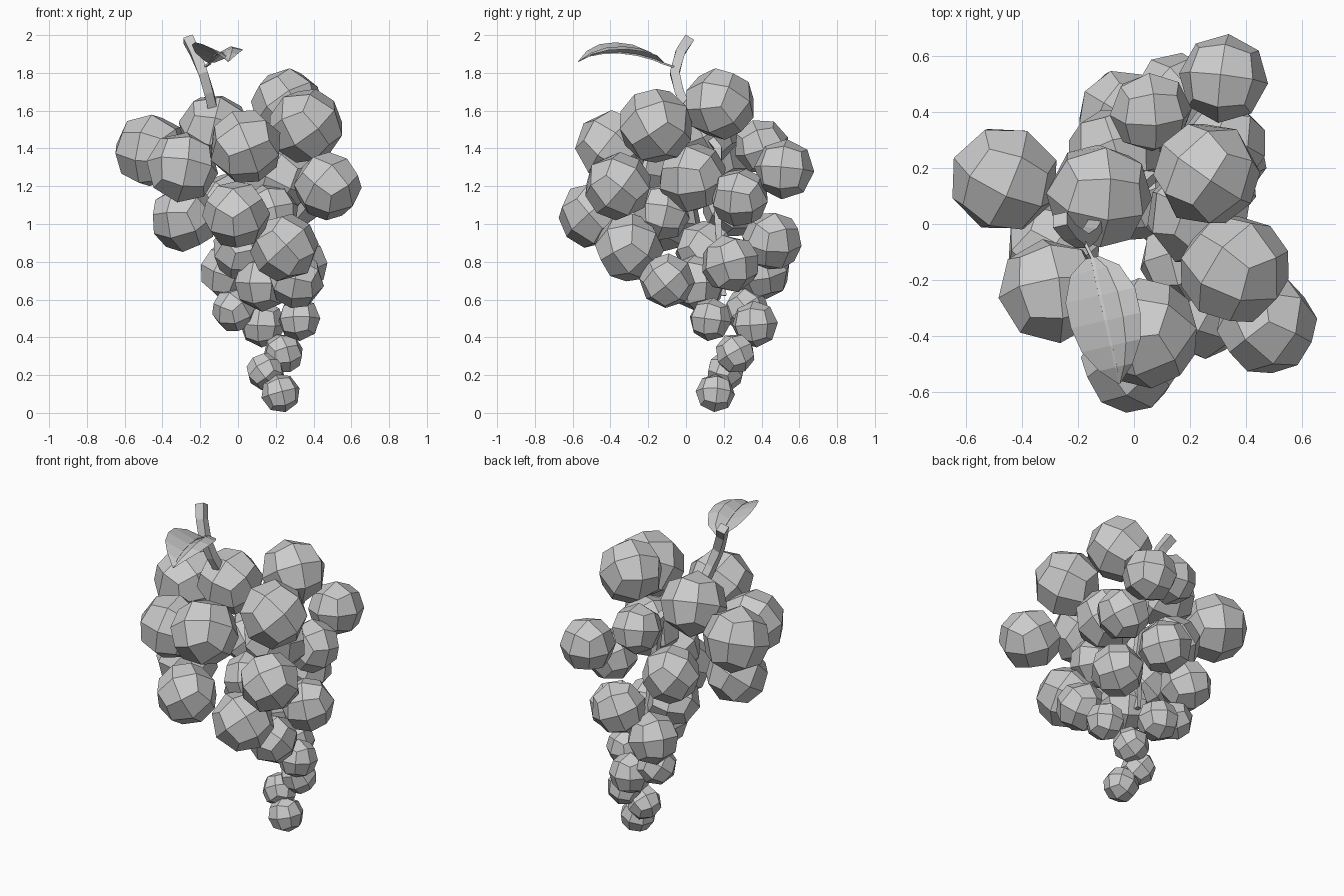
import bpy, bmesh, math, random
from mathutils import Vector, Euler

random.seed(4)


def new_object(name, bm):
    bmesh.ops.recalc_face_normals(bm, faces=bm.faces)
    me = bpy.data.meshes.new(name)
    bm.to_mesh(me)
    bm.free()
    ob = bpy.data.objects.new(name, me)
    bpy.context.collection.objects.link(ob)
    return ob


def grape(name, x, y, z, r):
    # Faceted ball: a cube cut once per edge and pushed out to a sphere
    bm = bmesh.new()
    bmesh.ops.create_cube(bm, size=2)
    bmesh.ops.subdivide_edges(bm, edges=bm.edges[:], cuts=1, use_grid_fill=True)
    turn = Euler([random.uniform(0, math.tau) for _ in range(3)]).to_matrix()
    for v in bm.verts:
        v.co = turn @ v.co.normalized() * r * 1.035
    ob = new_object(name, bm)
    ob.location = (x, y, z)


def tube(name, points, radii, sides=4):
    # Low-poly tube swept along a path
    bm = bmesh.new()
    pts = [Vector(p) for p in points]
    rings = []
    for i, p in enumerate(pts):
        d = (pts[min(i + 1, len(pts) - 1)] - pts[max(i - 1, 0)]).normalized()
        ref = Vector((1, 0, 0)) if abs(d.x) < 0.8 else Vector((0, 0, 1))
        u = d.cross(ref).normalized()
        w = d.cross(u)
        ang = [math.tau * (k + 0.5) / sides for k in range(sides)]
        rings.append([bm.verts.new(p + radii[i] * (u * math.cos(a) + w * math.sin(a))) for a in ang])
    for a, b in zip(rings, rings[1:]):
        for k in range(sides):
            n = (k + 1) % sides
            bm.faces.new((a[k], a[n], b[n], b[k]))
    bm.faces.new(rings[0])
    bm.faces.new(rings[-1])
    return new_object(name, bm)


# Grapes: x, y, z, radius from the top of the bunch to its tip
GRAPES = [
    (0.26, 0.18, 1.635, 0.185), (0.36, -0.16, 1.52, 0.195), (-0.463, 0.16, 1.39, 0.192),
    (-0.295, -0.24, 1.30, 0.187), (0.04, -0.39, 1.41, 0.192), (-0.125, 0.10, 1.50, 0.187),
    (0.06, 0.40, 1.41, 0.143), (0.32, 0.52, 1.29, 0.155), (0.475, -0.36, 1.20, 0.175),
    (0.23, 0.035, 1.245, 0.183), (0.32, 0.285, 1.14, 0.152), (-0.07, 0.25, 1.10, 0.165),
    (-0.01, -0.495, 1.05, 0.175), (-0.285, -0.10, 1.03, 0.175), (0.245, -0.30, 0.875, 0.177),
    (0.15, 0.455, 0.91, 0.155), (0.02, 0.10, 0.86, 0.155), (0.32, 0.235, 0.79, 0.152),
    (-0.05, 0.40, 0.75, 0.15), (0.31, -0.10, 0.70, 0.143), (0.13, 0.06, 0.69, 0.15),
    (-0.02, 0.32, 0.545, 0.115), (0.325, 0.13, 0.495, 0.112), (0.13, 0.365, 0.47, 0.12),
    (0.24, 0.26, 0.315, 0.105), (0.145, 0.21, 0.22, 0.099), (0.225, 0.155, 0.105, 0.101),
    (0.17, -0.13, 1.06, 0.15),
]
for i, g in enumerate(GRAPES):
    grape(f"grape_{i + 1:02d}", *g)

# Woody stem above the bunch, thin stalk running down inside it
tube("stem", [(-0.13, 0.01, 1.60), (-0.155, -0.035, 1.70), (-0.185, -0.06, 1.80),
              (-0.23, -0.03, 1.91), (-0.265, 0.015, 1.98)], [0.034, 0.034, 0.036, 0.036, 0.038])
tube("inner_stalk", [(-0.13, 0.01, 1.60), (0.06, 0.17, 1.40), (0.12, 0.17, 1.00),
                     (0.14, 0.20, 0.62)], [0.03, 0.028, 0.025, 0.02])

# Curled leaf: rows of (fraction along, half width, midrib height)
ROWS = [(0.0, 0.025, 1.85), (0.1, 0.09, 1.87), (0.3, 0.128, 1.895), (0.5, 0.128, 1.907),
        (0.7, 0.108, 1.905), (0.87, 0.062, 1.89), (1.0, 0.004, 1.86)]
base, run = Vector((-0.15, -0.12, 0)), Vector((0.098, -0.45, 0))
side = Vector((0.97, 0.22, 0))
bm = bmesh.new()
grid, rib = [], [(-0.18, -0.06, 1.83)]
for t, w, z in ROWS:
    mid = base + run * t + Vector((0, 0, z))
    rib.append(mid)
    row = []
    for s in (-1, -0.5, 0, 0.5, 1):
        lift = (0.055 * abs(s) if s < 0 else 0.035 * math.sin(s * 2.6)) * w / 0.128
        row.append(bm.verts.new(mid + side * w * s + Vector((0, 0, lift))))
    grid.append(row)
for a, b in zip(grid, grid[1:]):
    for k in range(4):
        bm.faces.new((a[k], a[k + 1], b[k + 1], b[k]))
new_object("leaf", bm)

# Leaf stalk continuing as the midrib
tube("leaf_midrib", rib, [0.008] * 4 + [0.007, 0.006, 0.005, 0.003])
